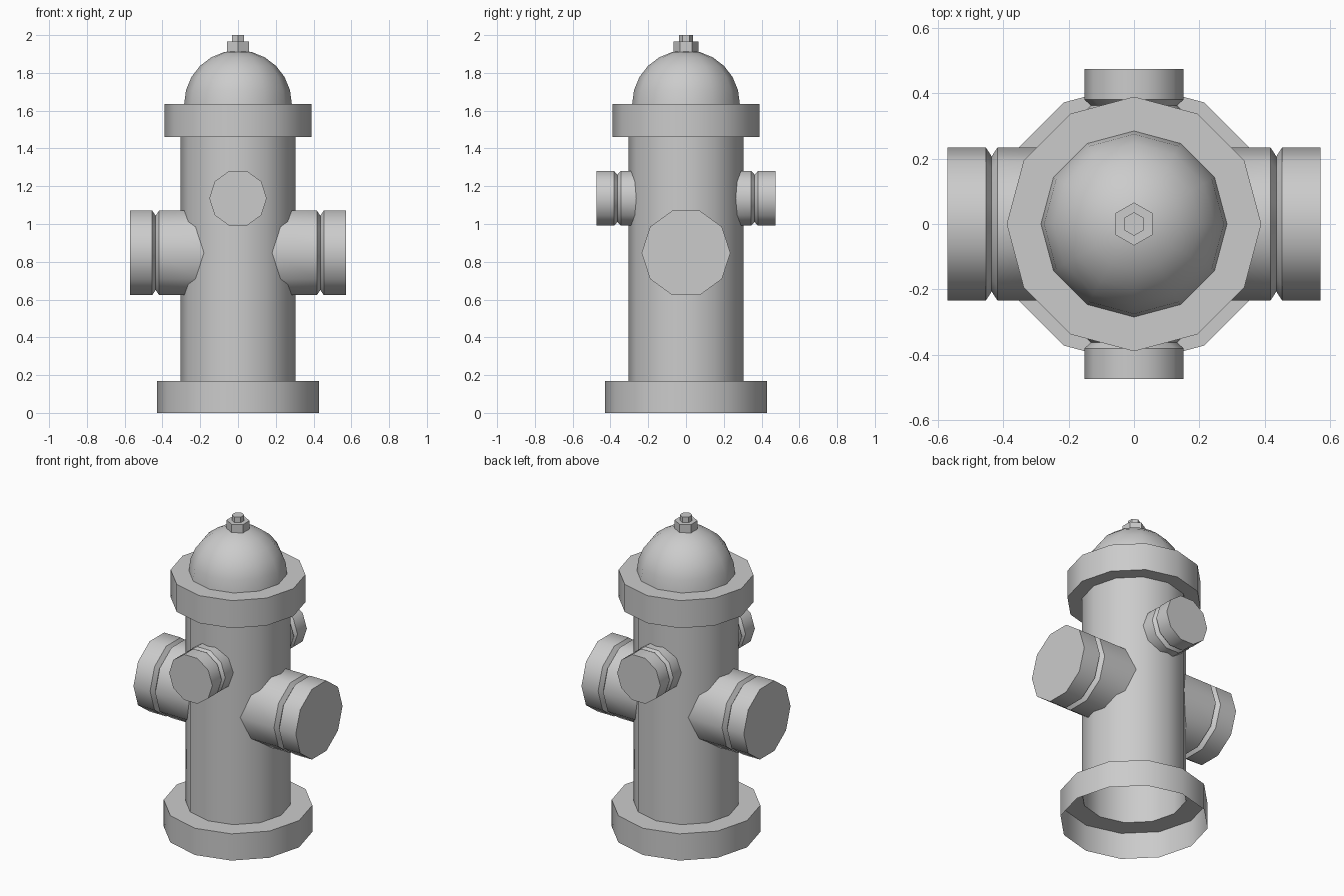
import bpy, bmesh
from math import sin, cos, pi, radians

if "Cube" in bpy.data.objects:
    bpy.data.objects.remove(bpy.data.objects["Cube"])

BODY_R = 0.304


def finish(name, bm):
    bmesh.ops.recalc_face_normals(bm, faces=bm.faces)
    me = bpy.data.meshes.new(name)
    bm.to_mesh(me)
    bm.free()
    ob = bpy.data.objects.new(name, me)
    bpy.context.collection.objects.link(ob)
    bpy.ops.object.select_all(action='DESELECT')
    bpy.context.view_layer.objects.active = ob
    ob.select_set(True)
    bpy.ops.object.shade_smooth_by_angle(angle=radians(40))
    return ob


def lathe(name, rings, place, sides, close_end):
    """Skin rings of (radius, height); place(r, h, angle) gives the point."""
    bm = bmesh.new()
    loops = [[bm.verts.new(place(r, h, 2 * pi * i / sides)) for i in range(sides)]
             for r, h in rings]
    for a, b in zip(loops, loops[1:]):
        for i in range(sides):
            j = (i + 1) % sides
            bm.faces.new((a[i], a[j], b[j], b[i]))
    if close_end:
        bm.faces.new(loops[-1])
    else:
        bmesh.ops.remove_doubles(bm, verts=loops[-1], dist=1e-4)
    return finish(name, bm)


def upright(r, h, a):
    return (r * cos(a), r * sin(a), h)


# Hollow shell, open below: base flange, barrel, collar and domed bonnet
shell = [(0.43, 0), (0.43, 0.17), (BODY_R, 0.17), (BODY_R, 1.46),
         (0.39, 1.46), (0.39, 1.635)]
shell += [(0.285 * cos(radians(t)), 1.635 + 0.285 * sin(radians(t)))
          for t in range(0, 91, 15)]
lathe("hydrant_body", shell, upright, 12, False)

# Hexagonal operating nut
nut = [(0.066, 1.905), (0.066, 1.965), (0.036, 1.965), (0.036, 2.0)]
lathe("top_nut", nut, lambda r, h, a: upright(r, h, a + pi / 2), 6, True)


def barrel_depth(s):
    """Distance from the axis to the 12-sided barrel at sideways offset s."""
    return min((BODY_R * cos(pi / 12) - abs(s) * sin(k)) / cos(k)
               for k in (pi / 12, pi / 4, 5 * pi / 12))


# Outlets: ten-sided pipe, grooved where the cap meets it
def outlet(name, radius, z, groove, end, depth, turn):
    def place(r, h, a):
        s = r * cos(a)
        d = barrel_depth(s) - 0.008 if h == 0 else h
        return (d * cos(turn) - s * sin(turn),
                d * sin(turn) + s * cos(turn), z + r * sin(a))
    rings = [(radius, 0), (radius, groove - 0.018), (radius - depth, groove),
             (radius, groove + 0.018), (radius, end)]
    lathe(name, rings, place, 10, True)


for side, turn in (("right", 0), ("left", pi)):
    outlet(side + "_outlet", 0.235, 0.847, 0.436, 0.571, 0.028, turn)
for side, turn in (("back", pi / 2), ("front", -pi / 2)):
    outlet(side + "_outlet", 0.152, 1.136, 0.363, 0.475, 0.02, turn)
